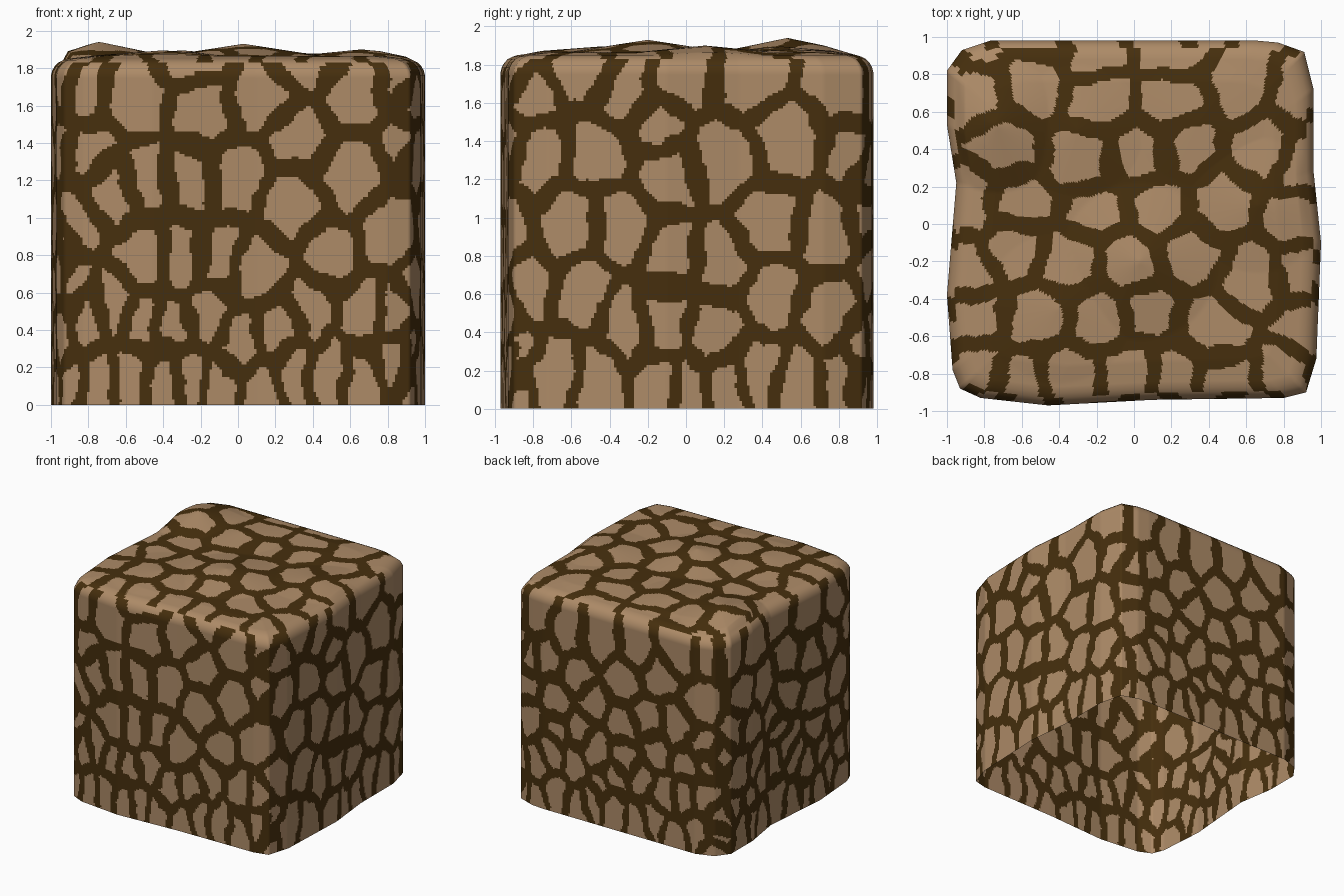
import bpy, bmesh, math, random
from mathutils import Vector, kdtree, noise

random.seed(7)

def material(name, rgb):
    m = bpy.data.materials.new(name)
    m.diffuse_color = (*rgb, 1)
    return m

tan = material("tan stone", (0.42, 0.258, 0.137))
brown = material("dark brown cracks", (0.061, 0.028, 0.004))

# footprint of the block, anticlockwise from above
outline = [(-0.46, -0.97), (0.1, -0.94), (0.8, -0.93), (0.92, -0.9), (0.975, -0.72), (1, -0.1),
           (0.96, 0.28), (0.96, 0.72), (0.91, 0.92), (0.77, 0.97), (0.66, 0.98), (-0.77, 0.98),
           (-0.92, 0.93), (-1, 0.82), (-1, 0.53), (-0.95, 0.22), (-1, -0.38), (-0.97, -0.78),
           (-0.93, -0.88), (-0.82, -0.93)]
N = 560

def resample(points, count):
    pts = [Vector(p) for p in points]
    pts.append(pts[0])
    total = sum((b - a).length for a, b in zip(pts, pts[1:]))
    out = []
    for a, b in zip(pts, pts[1:]):
        n = max(2, round(count * (b - a).length / total))
        out += [a.lerp(b, i / n) for i in range(n)]
    return out

ring = resample(outline, N)

# lumps on the top: (x, y, height, radius)
lumps = [(-0.74, 0.53, 0.075, 0.36), (0.03, -0.2, 0.065, 0.42), (0.66, 0.1, 0.035, 0.36),
         (-0.3, 0.5, 0.03, 0.35), (0.35, 0.55, 0.015, 0.35), (-0.4, -0.45, 0.03, 0.4)]

def lump_height(x, y):
    return max(h * max(0, 1 - math.hypot(x - a, y - b) / r) for a, b, h, r in lumps)

# profile as (scale, height) rows: wall, rounded rim, top
profile = [(1, 1.76 * i / 130) for i in range(131)]
profile += [(0.994, 1.785), (0.98, 1.81), (0.96, 1.83), (0.935, 1.842), (0.91, 1.85)]
profile += [(0.91 * (1 - i / 70), 1.85 + 0.015 * min(1, i / 10)) for i in range(1, 70)]

bm = bmesh.new()
rows = []
for s, z in profile:
    row = []
    for p in ring:
        x, y = p * s
        row.append(bm.verts.new((x, y, z + (lump_height(x, y) if s < 0.92 else 0))))
    rows.append(row)
for a, b in zip(rows, rows[1:]):
    for i in range(len(ring)):
        j = (i + 1) % len(ring)
        bm.faces.new((a[i], a[j], b[j], b[i]))
bm.faces.new(rows[-1])

# stone centres on the front (x, z), right (y, z) and top (x, y)
front = [(-.87, 1.66), (-.55, 1.64), (-.2, 1.56), (-.25, 1.88), (.13, 1.65), (.35, 1.86), (.62, 1.65),
         (.92, 1.72), (-.85, 1.35), (-.87, .98), (-.68, 1.12), (-.48, 1.2), (-.27, 1.2), (0, 1.2),
         (.33, 1.42), (.28, 1.08), (.6, 1.25), (.93, 1.38), (.82, .92), (.5, .75), (.1, .7),
         (-.1, .77), (-.3, .78), (-.5, .78), (-.66, .52), (-.92, .65), (-.8, .45), (-.5, .42),
         (-.35, .43), (-.17, .48), (.2, .4), (.42, .5), (.67, .5), (.85, .48), (-.92, .15),
         (-.75, .13), (-.57, .13), (-.4, .12), (-.25, .15), (-.1, .1), (.02, .3), (.13, .1),
         (.3, .15), (.48, .18), (.68, .12), (.83, .2), (.96, .1)]
right = [(-.88, 1.65), (-.52, 1.8), (-.3, 1.65), (-.17, 1.5), (-.02, 1.7), (-.45, 1.35), (-.12, 1.22),
         (.2, 1.3), (.3, 1.7), (.52, 1.4), (.85, 1.68), (.93, 1.3), (.75, .92), (-.8, 1.3),
         (-.62, .95), (-.32, .95), (-.1, .82), (.2, .75), (.42, .97), (-.82, .62), (-.55, .6),
         (-.32, .42), (-.12, .45), (.15, .4), (.45, .58), (.75, .5), (-.92, .3), (-.7, .2),
         (-.45, .12), (-.15, .12), (.04, .1), (.2, .1), (.4, .2), (.6, .15), (.78, .15), (.94, .12)]
top = [(-.85, .7), (-.56, .76), (-.2, .92), (-.18, .66), (.22, .65), (.2, .94), (.57, .75), (.91, .7),
       (-.7, .4), (-.28, .33), (.02, .37), (.3, .43), (.68, .4), (.92, .3), (-.9, .12), (-.6, .1),
       (-.2, .08), (.12, .07), (.47, .12), (.87, .02), (-.9, -.25), (-.63, -.12), (-.35, -.2),
       (-.03, -.2), (.3, -.17), (.63, -.28), (.92, -.25), (-.88, -.5), (-.5, -.5), (-.2, -.5),
       (.08, -.48), (.42, -.55), (.92, -.55), (-.87, -.77), (-.35, -.83), (0, -.78), (.2, -.8),
       (.5, -.87), (.82, -.8), (-.6, -.88), (-.83, .97), (-.5, 1.02)]

# scattered stones for the back and left: wider towards the top
def scatter():
    out = []
    for z, n in ((1.68, 6), (1.32, 6), (1.0, 7), (0.7, 8), (0.42, 10), (0.12, 11)):
        shift = random.uniform(-0.3, 0.3)
        for i in range(n):
            u = -1 + 2 * (i + 0.5 + shift + random.uniform(-0.3, 0.3)) / n
            out.append((u, z + random.uniform(-0.12, 0.12)))
    return out

# squash heights for the wall pattern so lower stones come out tall and thin
def squash(v):
    return Vector((v[0], v[1], v[2] * (0.65 + 0.09 * v[2])))

def make_tree(points):
    tree = kdtree.KDTree(len(points))
    for i, s in enumerate(points):
        tree.insert(s, i)
    tree.balance()
    return tree

walls = [(x, -0.95, z) for x, z in front] + [(0.97, y, z) for y, z in right]
walls += [(x, 0.97, z) for x, z in scatter()] + [(-0.98, y, z) for y, z in scatter()]
wall_tree = make_tree([squash(s) for s in walls])
top_tree = make_tree([Vector((x, y, 0)) for x, y in top])

# colour faces brown where they lie close to the border between two stones
for f in bm.faces:
    f.smooth = True
    c = f.calc_center_median()
    wobble = noise.noise_vector(c * 6) * 0.04 + noise.noise_vector(c * 17) * 0.012
    if c.z > 1.832:
        p, tree = Vector((c.x + wobble.x, c.y + wobble.y, 0)), top_tree
    else:
        p, tree = squash(c) + wobble, wall_tree
    near = [n[0] for n in tree.find_n(p, 7)]
    a = near[0]
    gap = min(((a + b) / 2 - p).dot((b - a).normalized()) for b in near[1:])
    width = 0.031 + 0.014 * min(1, c.z / 1.2)
    f.material_index = 1 if gap < width else 0

me = bpy.data.meshes.new("stone_block")
bm.to_mesh(me)
bm.free()
me.materials.append(tan)
me.materials.append(brown)
block = bpy.data.objects.new("stone_block", me)
bpy.context.collection.objects.link(block)
